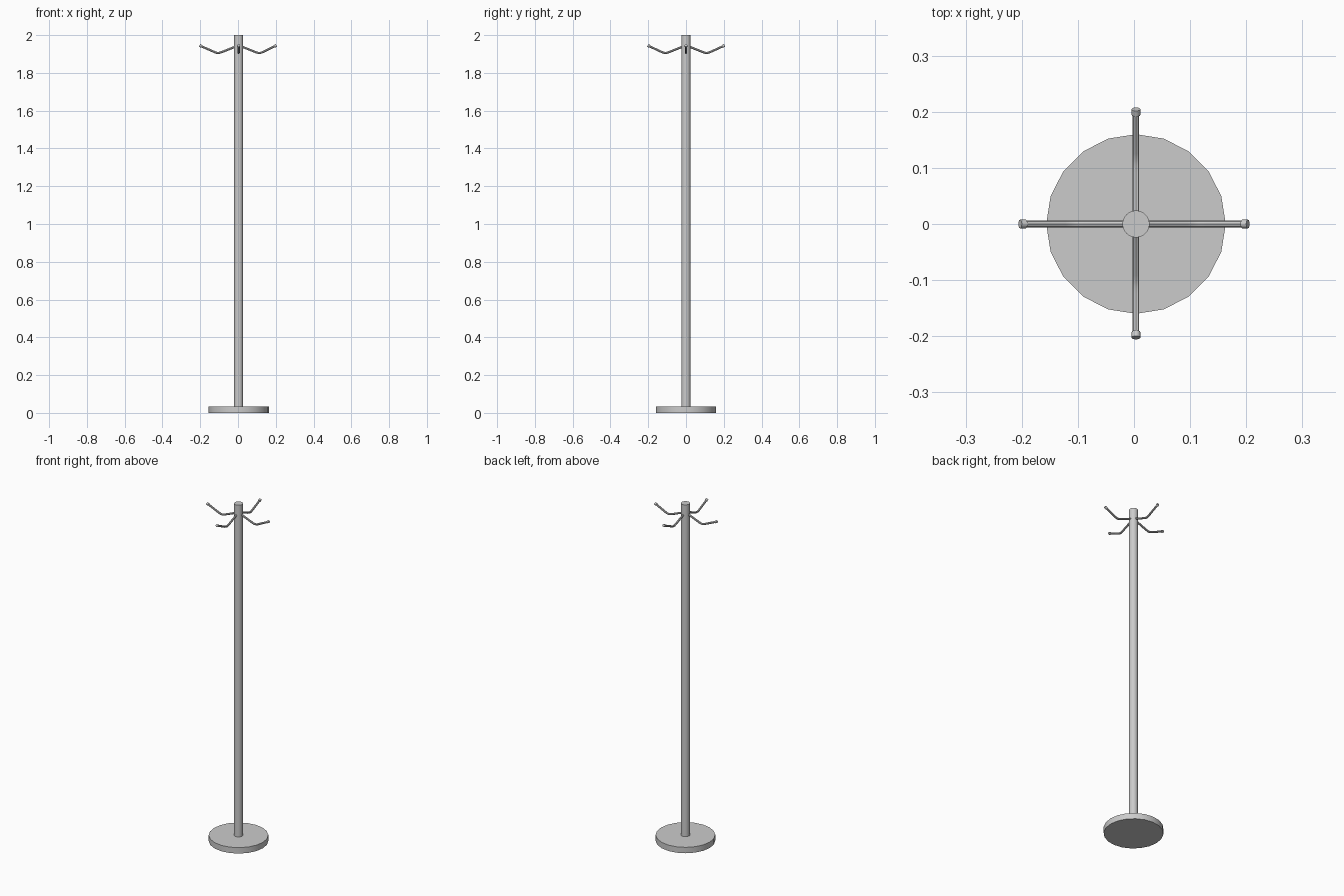
import bpy
from math import radians, pi, atan2
from mathutils import Vector, Matrix

if "Cube" in bpy.data.objects:
    bpy.data.objects.remove(bpy.data.objects["Cube"])

CX = 0.0035  # pole axis sits slightly right of the hook span centre


def smooth(obj):
    bpy.ops.object.select_all(action='DESELECT')
    obj.select_set(True)
    bpy.context.view_layer.objects.active = obj
    bpy.ops.object.shade_smooth_by_angle(angle=radians(35))


def cylinder(name, radius, z0, z1, sides):
    bpy.ops.mesh.primitive_cylinder_add(vertices=sides, radius=radius, depth=z1 - z0,
                                        location=(CX, 0, (z0 + z1) / 2))
    obj = bpy.context.object
    obj.name = name
    smooth(obj)


def hook(name, angle, reach):
    turn = Matrix.Translation((CX, 0, 0)) @ Matrix.Rotation(angle, 4, 'Z')
    # bent rod swept along a shallow V
    path = [(0.01, 1.942), (0.09, 1.910), (0.103, 1.906), (0.115, 1.906),
            (0.127, 1.910), (reach - 0.006, 1.943)]
    curve = bpy.data.curves.new(name, 'CURVE')
    curve.dimensions = '3D'
    curve.bevel_depth = 0.0058
    curve.bevel_resolution = 2
    curve.use_fill_caps = True
    spline = curve.splines.new('POLY')
    spline.points.add(len(path) - 1)
    for p, (r, z) in zip(spline.points, path):
        p.co = (r, 0, z, 1)
    rod = bpy.data.objects.new(name, curve)
    bpy.context.collection.objects.link(rod)
    rod.matrix_world = turn
    bpy.ops.object.select_all(action='DESELECT')
    rod.select_set(True)
    bpy.context.view_layer.objects.active = rod
    bpy.ops.object.convert(target='MESH')
    smooth(bpy.context.object)
    # small knob at the tip
    bpy.ops.mesh.primitive_cylinder_add(vertices=12, radius=0.0078, depth=0.011)
    tip = bpy.context.object
    tip.name = name + "_tip"
    tip.matrix_world = (turn @ Matrix.Translation((reach - 0.0065, 0, 1.943))
                        @ Matrix.Rotation(pi / 2 - radians(24), 4, 'Y'))
    smooth(tip)


# weighted foot and upright
cylinder("base", 0.16, 0, 0.035, 20)
cylinder("pole", 0.024, 0.03, 2.0, 32)

# four hooks around the top
for name, quarter, reach in (("right_hook", 0, 0.201), ("back_hook", 1, 0.206),
                             ("left_hook", 2, 0.208), ("front_hook", 3, 0.204)):
    hook(name, quarter * pi / 2, reach)
